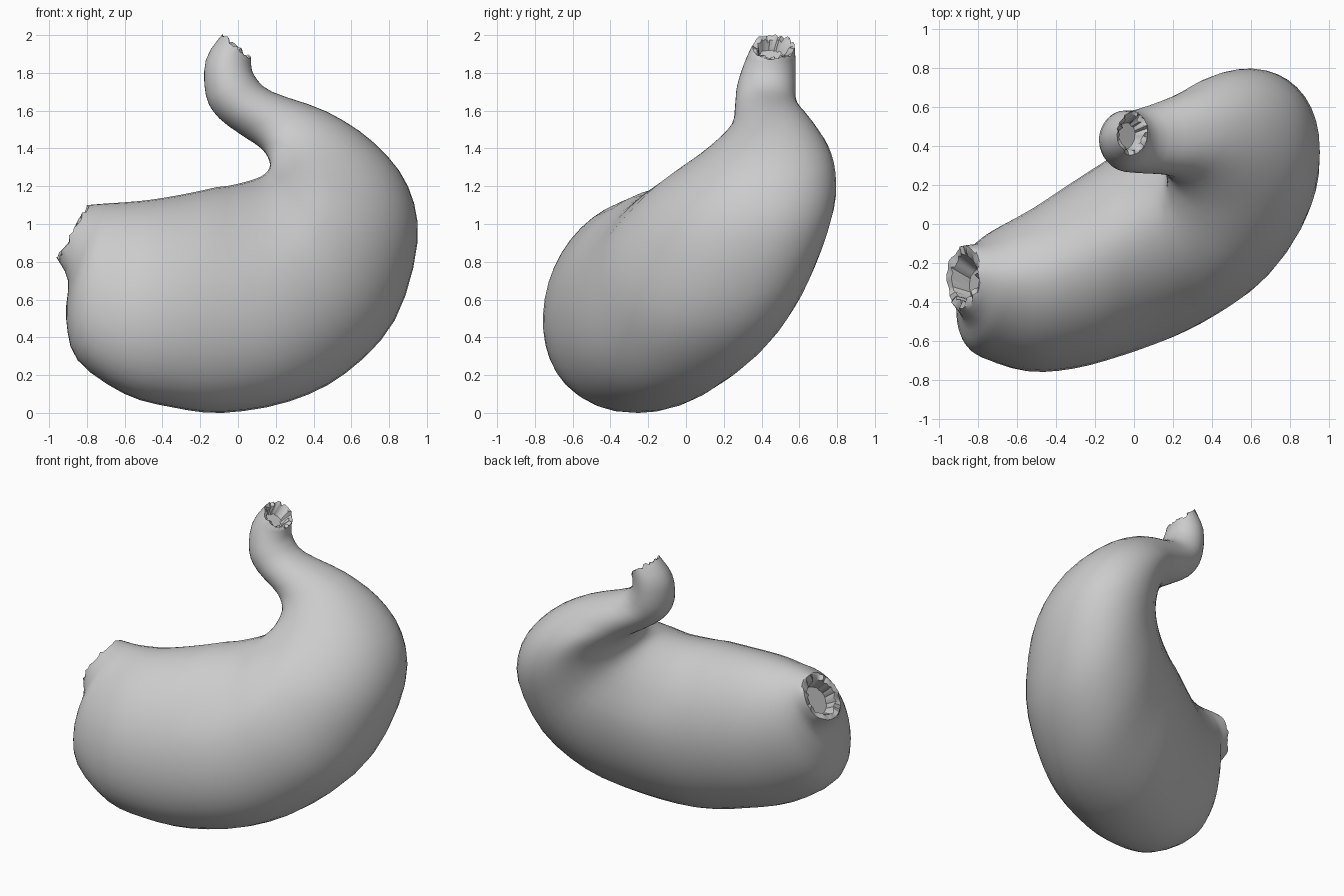
import bpy, bmesh, math, random
from mathutils import Vector

random.seed(4)
cube = bpy.data.objects.get("Cube")
if cube:
    bpy.data.objects.remove(cube, do_unlink=True)

SIDES = 40      # points round each cross-section
STEPS = 3       # rings between two key sections

# Key sections from the wide opening to the narrow neck:
# inner edge x, z; outer edge x, z; depth of inner and outer edge; half thickness
SECTIONS = [
    (-.8, 1.1, -.96, .82, -.25, -.29, .16),
    (-.74, 1.105, -.9, .7, -.26, -.35, .2),
    (-.68, 1.11, -.91, .5, -.27, -.42, .26),
    (-.6, 1.115, -.85, .28, -.27, -.44, .32),
    (-.45, 1.13, -.6, .1, -.25, -.42, .41),
    (-.25, 1.165, -.35, .03, -.16, -.35, .475),
    (-.05, 1.21, -.08, 0, -.05, -.25, .515),
    (.07, 1.24, .27, .06, .04, -.13, .53),
    (.13, 1.265, .57, .21, .09, .03, .54),
    (.155, 1.29, .83, .49, .14, .19, .53),
    (.165, 1.32, .95, .9, .24, .34, .49),
    (.15, 1.36, .9, 1.2, .34, .42, .41),
    (.12, 1.4, .72, 1.43, .41, .47, .31),
    (.05, 1.45, .47, 1.595, .43, .48, .215),
    (-.1, 1.56, .18, 1.7, .42, .43, .165),
    (-.17, 1.68, .09, 1.78, .42, .43, .155),
    (-.17, 1.87, .07, 1.84, .44, .45, .135),
    (-.08, 2.01, .07, 1.88, .46, .47, .11),
]
CURVED = range(6, 13)   # sections whose inner bend is softened


def spline(a, b, c, d, t):
    """Smooth value between b and c."""
    return b + .5 * t * (c - a + t * (2 * a - 5 * b + 4 * c - d + t * (3 * (b - c) + d - a)))


def section_ring(values):
    """Egg-shaped ring, blunter at the outer edge than at the inner one."""
    ix, iz, ox, oz, iy, oy, thick = values
    inner, outer = Vector((ix, iy, iz)), Vector((ox, oy, oz))
    ring = []
    for i in range(SIDES):
        angle = math.tau * i / SIDES
        along, across = math.cos(angle), math.sin(angle)
        point = inner.lerp(outer, .5 + .5 * along)
        power = .92 if along > 0 else 1.08
        point.y += thick * math.copysign(abs(across) ** power, across)
        ring.append(point)
    return ring


def centre(ring):
    return sum(ring, Vector()) / len(ring)


def opening(ring, neighbour, depth):
    """Ragged rim, inner wall and recessed floor, listed from rim to floor."""
    mid = centre(ring)
    inward = (centre(neighbour) - mid).normalized()
    for point in ring:
        point += inward * random.uniform(-.005, .02)
    lip = [mid + (p - mid) * random.uniform(.7, .84) + inward * random.uniform(0, .03)
           for p in ring]
    wall = [mid + (p - mid) * .6 + inward * depth for p in ring]
    return [lip, wall]


# Sweep the wall of the organ
rings = []
last = len(SECTIONS) - 1
for k in range(last):
    keys = [SECTIONS[min(max(k + o, 0), last)] for o in (-1, 0, 1, 2)]
    for s in range(STEPS):
        rings.append(section_ring([spline(*v, s / STEPS) for v in zip(*keys)]))
rings.append(section_ring(SECTIONS[last]))

# Hollow ends
wide_end = opening(rings[0], rings[2], .12)
neck_end = opening(rings[-1], rings[-3], .07)
rings = wide_end[::-1] + rings + neck_end

bm = bmesh.new()
loops = [[bm.verts.new(p) for p in ring] for ring in rings]
for a, b in zip(loops, loops[1:]):
    for i in range(SIDES):
        j = (i + 1) % SIDES
        bm.faces.new((a[i], a[j], b[j], b[i]))
bm.faces.new(loops[0])
bm.faces.new(loops[-1])

# Soften the tight inner bend only
first = len(wide_end)
bend = [v for loop in loops[first + CURVED.start * STEPS:first + CURVED.stop * STEPS]
        for v in loop[SIDES // 3:SIDES - SIDES // 3 + 1]]
for _ in range(5):
    bmesh.ops.smooth_vert(bm, verts=bend, factor=.5,
                          use_axis_x=True, use_axis_y=True, use_axis_z=True)

bmesh.ops.recalc_face_normals(bm, faces=bm.faces)
mesh = bpy.data.meshes.new("stomach")
bm.to_mesh(mesh)
bm.free()

body = bpy.data.objects.new("stomach", mesh)
bpy.context.collection.objects.link(body)

# Plain grey colour
grey = bpy.data.materials.new("plain_grey")
grey.use_nodes = True
colour = (.6, .6, .6, 1)
grey.diffuse_color = colour
grey.node_tree.nodes["Principled BSDF"].inputs["Base Color"].default_value = colour
mesh.materials.append(grey)

bpy.ops.object.select_all(action="DESELECT")
body.select_set(True)
bpy.context.view_layer.objects.active = body
bpy.ops.object.shade_smooth_by_angle(angle=math.radians(40))
